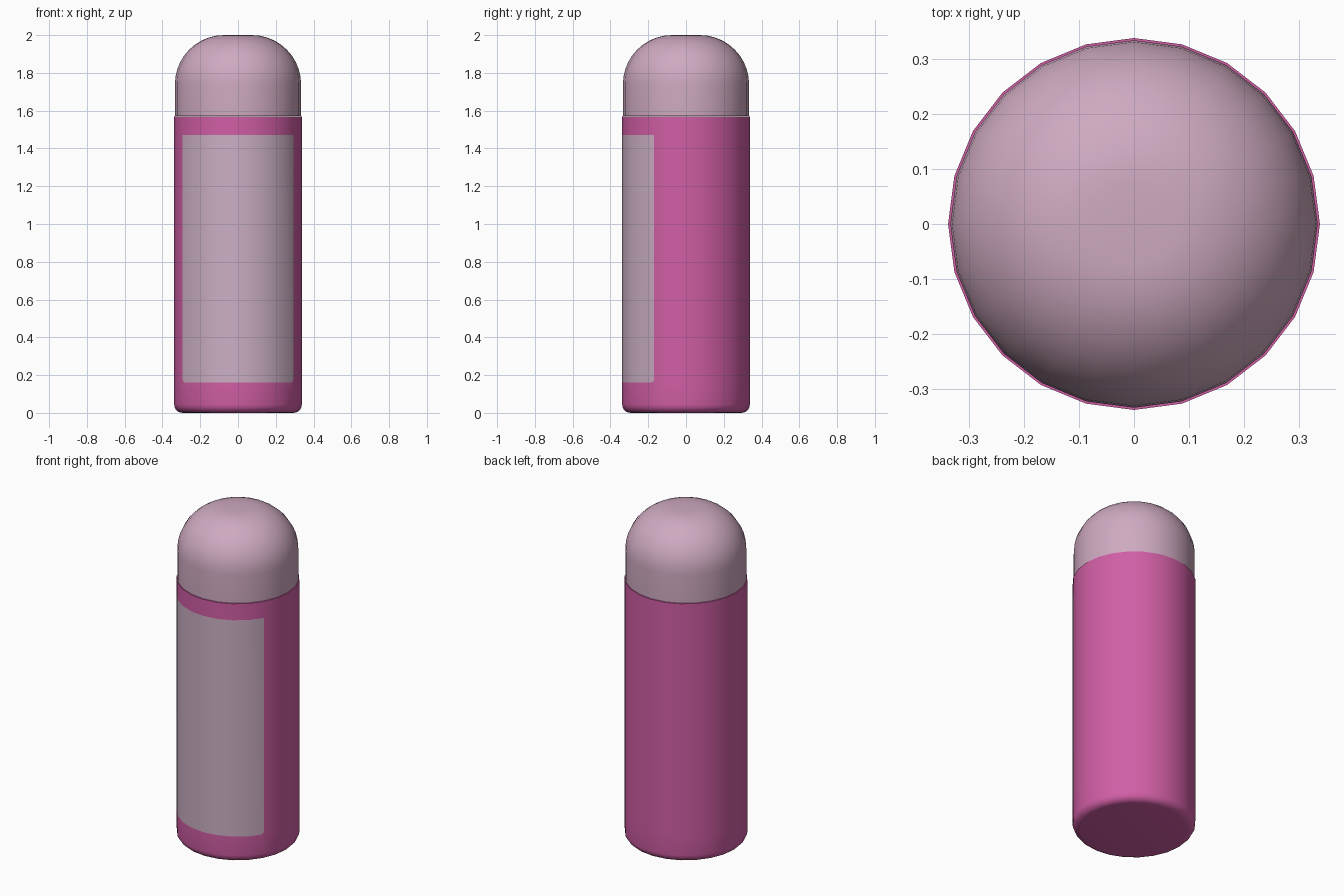
import bpy, bmesh, math
from mathutils import Vector

if "Cube" in bpy.data.objects:
    bpy.data.objects.remove(bpy.data.objects["Cube"])

SIDES = 24
RADIUS = 0.338
LABEL_LOW, LABEL_HIGH = 0.16, 1.47
LABEL_HALF_ANGLE = math.radians(60)


def material(name, rgb):
    mat = bpy.data.materials.new(name)
    mat.use_nodes = True
    mat.diffuse_color = (*rgb, 1)
    mat.node_tree.nodes["Principled BSDF"].inputs["Base Color"].default_value = (*rgb, 1)
    return mat


def arc(cx, cz, r, start, end, steps):
    """Profile points (radius, height) along a circular arc, in degrees."""
    angles = [math.radians(start + (end - start) * i / steps) for i in range(steps + 1)]
    return [(cx + r * math.cos(a), cz + r * math.sin(a)) for a in angles]


def lathe(profile):
    """Revolve a bottom-to-top profile and close both ends."""
    bm = bmesh.new()
    rings = []
    for r, z in profile:
        rings.append([bm.verts.new((r * math.cos(math.tau * i / SIDES),
                                    r * math.sin(math.tau * i / SIDES), z))
                      for i in range(SIDES)])
    for low, high in zip(rings, rings[1:]):
        for i in range(SIDES):
            j = (i + 1) % SIDES
            bm.faces.new((low[i], low[j], high[j], high[i]))
    bm.faces.new(rings[0][::-1])
    bm.faces.new(rings[-1])
    return bm


def finish(name, bm, mats):
    mesh = bpy.data.meshes.new(name)
    bm.normal_update()
    bm.to_mesh(mesh)
    bm.free()
    obj = bpy.data.objects.new(name, mesh)
    bpy.context.collection.objects.link(obj)
    for mat in mats:
        mesh.materials.append(mat)
    bpy.ops.object.select_all(action="DESELECT")
    obj.select_set(True)
    bpy.context.view_layer.objects.active = obj
    bpy.ops.object.shade_smooth_by_angle(angle=math.radians(40))
    return obj


def front_angle(face):
    c = face.calc_center_median()
    return math.atan2(c.x, -c.y)


def round_label_corner(bm, side, z, up, r=0.022):
    """Slice a rounded corner off the label and return it to the body colour."""
    a = side * LABEL_HALF_ANGLE
    corner = Vector((RADIUS * math.sin(a), -RADIUS * math.cos(a), z))
    face = min((f for f in bm.faces if f.material_index == 1),
               key=lambda f: (f.calc_center_median() - corner).length)
    inner = a - side * math.tau / SIDES
    along = Vector((RADIUS * math.sin(inner), -RADIUS * math.cos(inner), z)) - corner
    along.normalize()
    down = Vector((0, 0, -up))
    centre = corner + (along + down) * r
    for deg in (22.5, 45, 67.5):
        t = math.radians(deg)
        out = -along * math.cos(t) - down * math.sin(t)
        cut = bmesh.ops.bisect_plane(bm, geom=[face, *face.edges, *face.verts],
                                     plane_co=centre + out * r, plane_no=out)
        pieces = [g for g in cut["geom"] if isinstance(g, bmesh.types.BMFace)]
        for piece in pieces:
            if (piece.calc_center_median() - centre).dot(out) > r:
                piece.material_index = 0
            else:
                face = piece


pink = material("body pink", (0.64, 0.113, 0.38))
pale_pink = material("cap pale pink", (0.62, 0.40, 0.53))
pale_grey = material("label pale mauve", (0.60, 0.43, 0.55))

# Bottle body with a rounded foot and a label on the front
BEVEL = 0.045
body = lathe(arc(RADIUS - BEVEL, BEVEL, BEVEL, -90, 0, 5)
             + [(RADIUS, LABEL_LOW), (RADIUS, LABEL_HIGH), (RADIUS, 1.57)])
for f in body.faces:
    height = f.calc_center_median().z
    if LABEL_LOW < height < LABEL_HIGH and abs(front_angle(f)) < LABEL_HALF_ANGLE:
        f.material_index = 1
for side in (-1, 1):
    round_label_corner(body, side, LABEL_LOW, -1)
    round_label_corner(body, side, LABEL_HIGH, 1)
finish("bottle_body", body, [pink, pale_grey])

# Domed cap, a hair narrower than the body
CAP_RADIUS, DOME = 0.334, 0.26
cap = lathe([(CAP_RADIUS, 1.572)]
            + arc(CAP_RADIUS - DOME, 2 - DOME, DOME, 0, 90, 10))
finish("bottle_cap", cap, [pale_pink])
